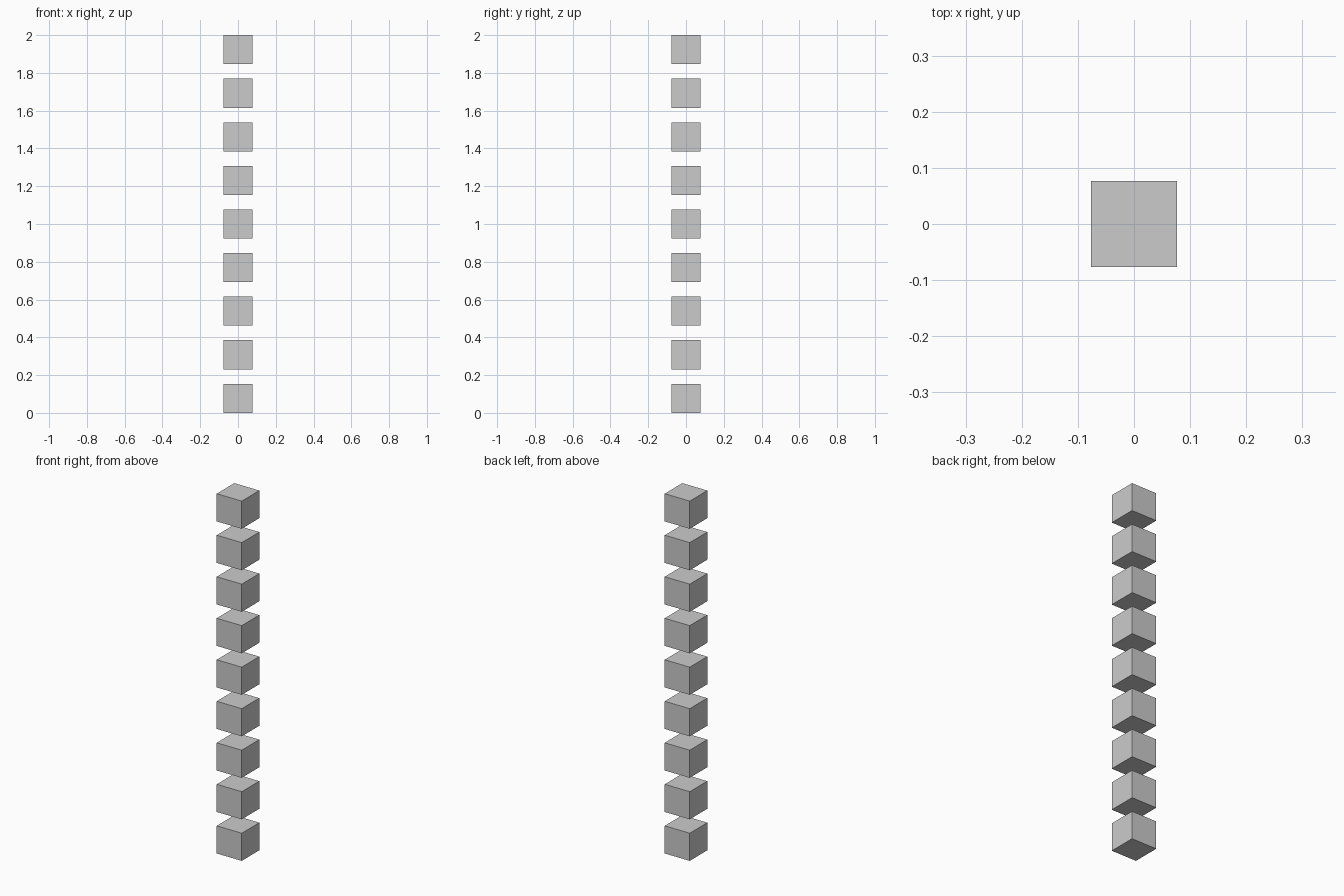
import bpy

if "Cube" in bpy.data.objects:
    bpy.data.objects.remove(bpy.data.objects["Cube"])

COUNT = 9
SIZE = 2 / 13          # cube edge; gaps are half an edge
PITCH = SIZE * 1.5

# Column of identical floating cubes, lowest one resting on z = 0
bpy.ops.mesh.primitive_cube_add(size=SIZE, location=(0, 0, SIZE / 2))
column = bpy.context.object
column.name = "cube_column"

# Repeat the cube upwards
array = column.modifiers.new("stack", 'ARRAY')
array.count = COUNT
array.use_relative_offset = False
array.use_constant_offset = True
array.constant_offset_displace = (0, 0, PITCH)
